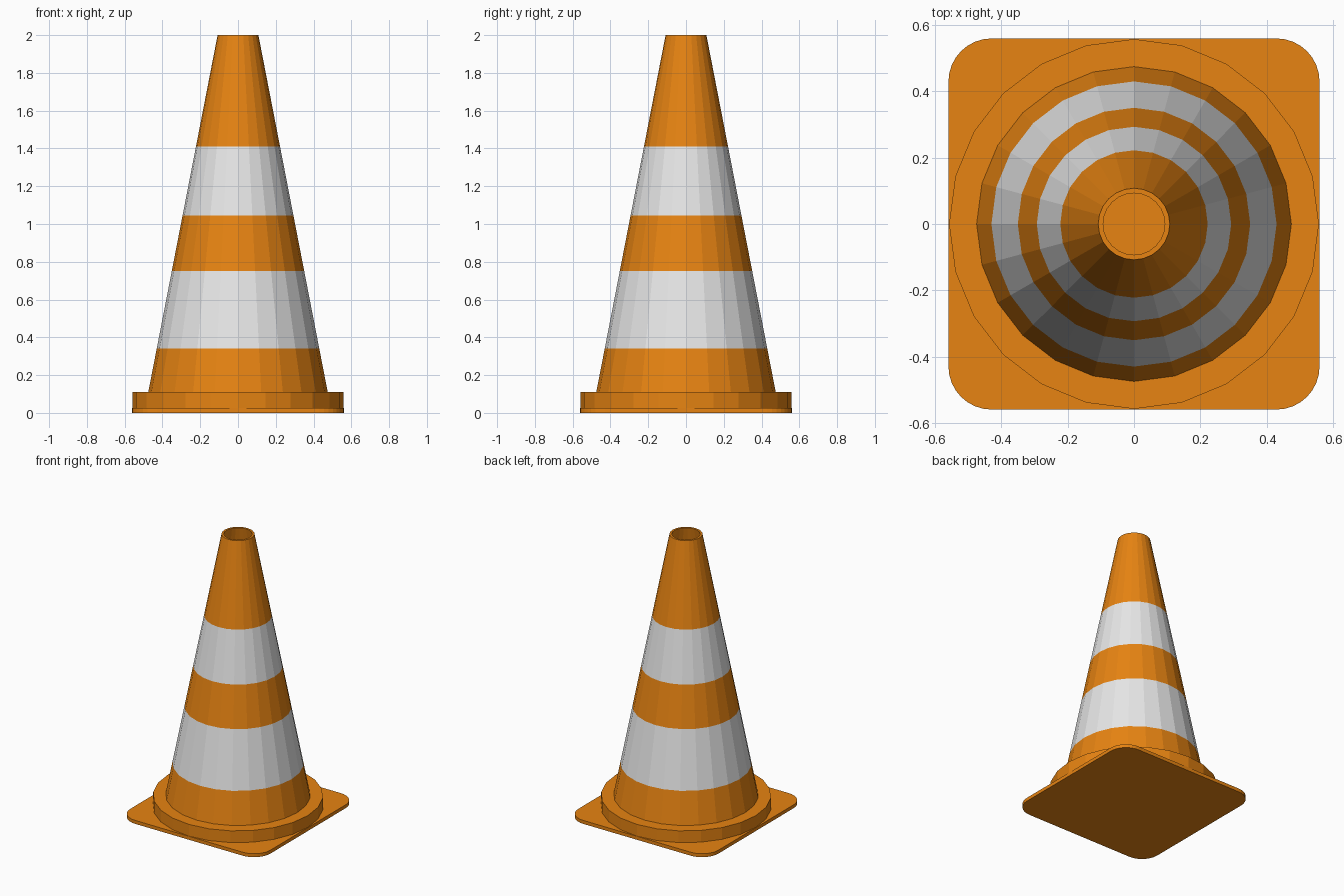
import bpy
import bmesh
from math import cos, sin, pi

SIDES = 24

cube = bpy.data.objects.get("Cube")
if cube:
    bpy.data.objects.remove(cube)


def material(name, color):
    mat = bpy.data.materials.new(name)
    mat.use_nodes = True
    mat.diffuse_color = color
    bsdf = mat.node_tree.nodes["Principled BSDF"]
    bsdf.inputs["Base Color"].default_value = color
    bsdf.inputs["Roughness"].default_value = 0.6
    return mat


orange = material("safety orange", (0.8, 0.23, 0.006, 1))
white = material("stripe white", (0.8, 0.8, 0.8, 1))


def finish(bm, name, materials):
    bmesh.ops.recalc_face_normals(bm, faces=bm.faces)
    mesh = bpy.data.meshes.new(name)
    bm.to_mesh(mesh)
    bm.free()
    for mat in materials:
        mesh.materials.append(mat)
    obj = bpy.data.objects.new(name, mesh)
    bpy.context.collection.objects.link(obj)
    return obj


def lathe(name, profile, materials, stripes=(), closed=False):
    """Spin (radius, height) points; profile segments listed in stripes get slot 1."""
    bm = bmesh.new()
    rings = [[bm.verts.new((r * cos(2 * pi * i / SIDES), r * sin(2 * pi * i / SIDES), z))
              for i in range(SIDES)] for r, z in profile]
    pairs = list(zip(rings, rings[1:]))
    if closed:
        pairs.append((rings[-1], rings[0]))
    else:
        bm.faces.new(rings[0])
        bm.faces.new(rings[-1])
    for k, (a, b) in enumerate(pairs):
        for i in range(SIDES):
            j = (i + 1) % SIDES
            face = bm.faces.new((a[i], a[j], b[j], b[i]))
            face.material_index = int(k in stripes)
    return finish(bm, name, materials)


# Square base plate with rounded corners
HALF, CORNER, STEPS = 0.56, 0.13, 8
bm = bmesh.new()
outline = []
for q, (sx, sy) in enumerate([(1, 1), (-1, 1), (-1, -1), (1, -1)]):
    for s in range(STEPS + 1):
        a = (q + s / STEPS) * pi / 2
        outline.append(bm.verts.new((sx * (HALF - CORNER) + CORNER * cos(a),
                                     sy * (HALF - CORNER) + CORNER * sin(a), 0)))
bottom = bm.faces.new(outline)
top = bmesh.ops.extrude_face_region(bm, geom=[bottom], use_keep_orig=True)
bmesh.ops.translate(bm, vec=(0, 0, 0.025),
                    verts=[v for v in top["geom"] if isinstance(v, bmesh.types.BMVert)])
finish(bm, "base_plate", [orange])

# Round collar on the plate
lathe("base_collar", [(0.558, 0.025), (0.558, 0.11)], [orange])

# Hollow cone with two white stripes
Z0, Z1, R0, R1, WALL = 0.11, 2.0, 0.475, 0.108, 0.015
heights = [Z0, 0.34, 0.75, 1.045, 1.41, Z1]
outer = [(R0 + (R1 - R0) * (z - Z0) / (Z1 - Z0), z) for z in heights]
inner = [(R1 - WALL, Z1), (R0 - WALL, Z0)]
lathe("striped_cone", outer + inner, [orange, white], stripes=(1, 3), closed=True)
